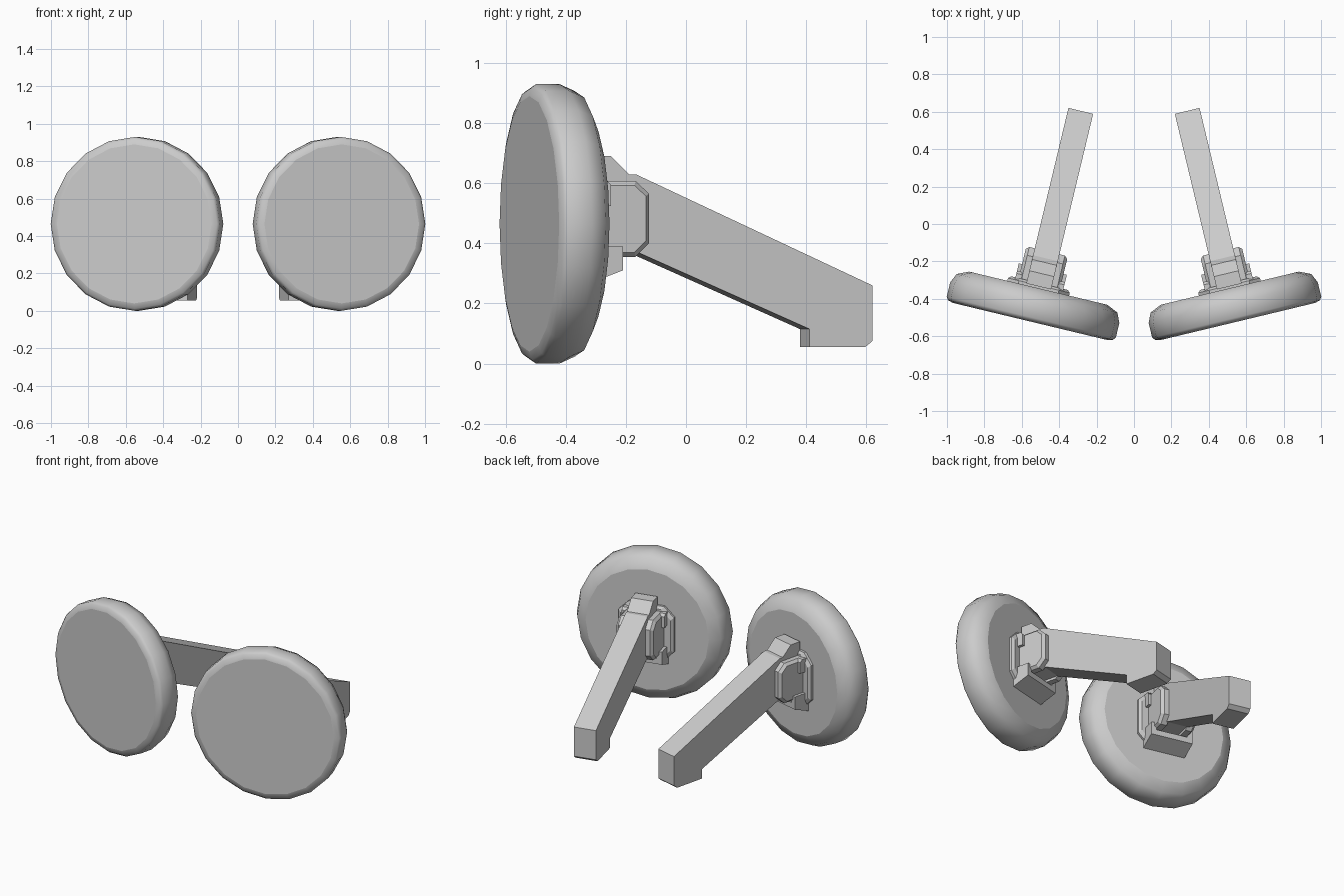
import bpy, bmesh, math
from mathutils import Matrix, Vector

if "Cube" in bpy.data.objects:
    bpy.data.objects.remove(bpy.data.objects["Cube"])

# Local frame of one lamp: x across the disc, y backwards along its axis, z up
FRAME = Matrix.Translation((0.54, -0.46, 0)) @ Matrix.Rotation(math.radians(13.5), 4, 'Z')
ZC = 0.465


def finish(name, bm):
    bmesh.ops.recalc_face_normals(bm, faces=bm.faces[:])
    bm.transform(FRAME)
    me = bpy.data.meshes.new(name)
    bm.to_mesh(me)
    bm.free()
    ob = bpy.data.objects.new(name, me)
    bpy.context.collection.objects.link(ob)
    ob.modifiers.new("mirror", 'MIRROR').use_mirror_merge = False
    return ob


def loft(name, rings):
    """Closed solid through rings with equal point counts."""
    bm = bmesh.new()
    loops = [[bm.verts.new(p) for p in r] for r in rings]
    n = len(loops[0])
    for a, b in zip(loops, loops[1:]):
        for i in range(n):
            j = (i + 1) % n
            bm.faces.new((a[i], a[j], b[j], b[i]))
    bm.faces.new(loops[0][::-1])
    bm.faces.new(loops[-1])
    return bm


def side_prism(name, profile, x0, x1):
    """Extrude a (y, z) profile across x."""
    return finish(name, loft(name, [[(x, y, z) for y, z in profile] for x in (x0, x1)]))


def octagon(cx, cz, rx, rz, c):
    return [(cx - rx, cz - rz + c), (cx - rx + c, cz - rz), (cx + rx - c, cz - rz),
            (cx + rx, cz - rz + c), (cx + rx, cz + rz - c), (cx + rx - c, cz + rz),
            (cx - rx + c, cz + rz), (cx - rx, cz + rz - c)]


# Lamp disc: 20 sides, rounded smooth rim, flat caps
profile = [(0.425, -0.063), (0.453, -0.055), (0.465, -0.04), (0.465, 0.04),
           (0.442, 0.092), (0.38, 0.12)]
rings = [[(r * math.sin(math.tau * i / 20), w, ZC + r * math.cos(math.tau * i / 20))
          for i in range(20)] for r, w in profile]
bm = loft("lamp_disc", rings)
for f in bm.faces:
    f.smooth = len(f.verts) == 4
for f in bm.faces:
    if not f.smooth:
        for e in f.edges:
            e.smooth = False
finish("lamp_disc", bm)

# Octagonal back plate, bevelled
finish("back_plate", loft("back_plate", [
    [(x, w, z) for x, z in octagon(0, ZC, r, r, 0.06)]
    for r, w in ((0.17, 0.11), (0.17, 0.135), (0.155, 0.148))]))

# Support arm with raised tip and foot
side_prism("support_arm", [
    (0.13, 0.69), (0.20, 0.69), (0.262, 0.63), (0.285, 0.63), (1.095, 0.26),
    (1.095, 0.075), (1.07, 0.055), (0.879, 0.055), (0.879, 0.115),
    (0.292, 0.37), (0.13, 0.37)], -0.068, 0.068)

# Bracket cheeks either side of the arm, plus small upper clips and tray lips
for s, side in ((1, "outer"), (-1, "inner")):
    def cheek(d):
        return [(0.12, 0.355 + d), (0.277 - d / 2, 0.355 + d), (0.323 - d, 0.40 + d / 2),
                (0.323 - d, 0.565 - d / 2), (0.277 - d / 2, 0.608 - d), (0.12, 0.608 - d)]
    finish(side + "_cheek", loft("cheek", [
        [(s * x, y, z) for y, z in cheek(d)]
        for x, d in ((0.06, 0), (0.098, 0), (0.114, 0.015))]))
    side_prism(side + "_clip", [(0.12, 0.525), (0.185, 0.525), (0.185, 0.595),
                                (0.17, 0.61), (0.12, 0.61)], s * 0.10, s * 0.132)
    side_prism(side + "_tray_lip", [(0.12, 0.30), (0.225, 0.31), (0.225, 0.39),
                                    (0.12, 0.39)], s * 0.10, s * 0.132)

# Tray under the bracket
side_prism("bracket_tray", [(0.12, 0.27), (0.225, 0.31), (0.225, 0.345), (0.12, 0.345)],
           -0.132, 0.132)
